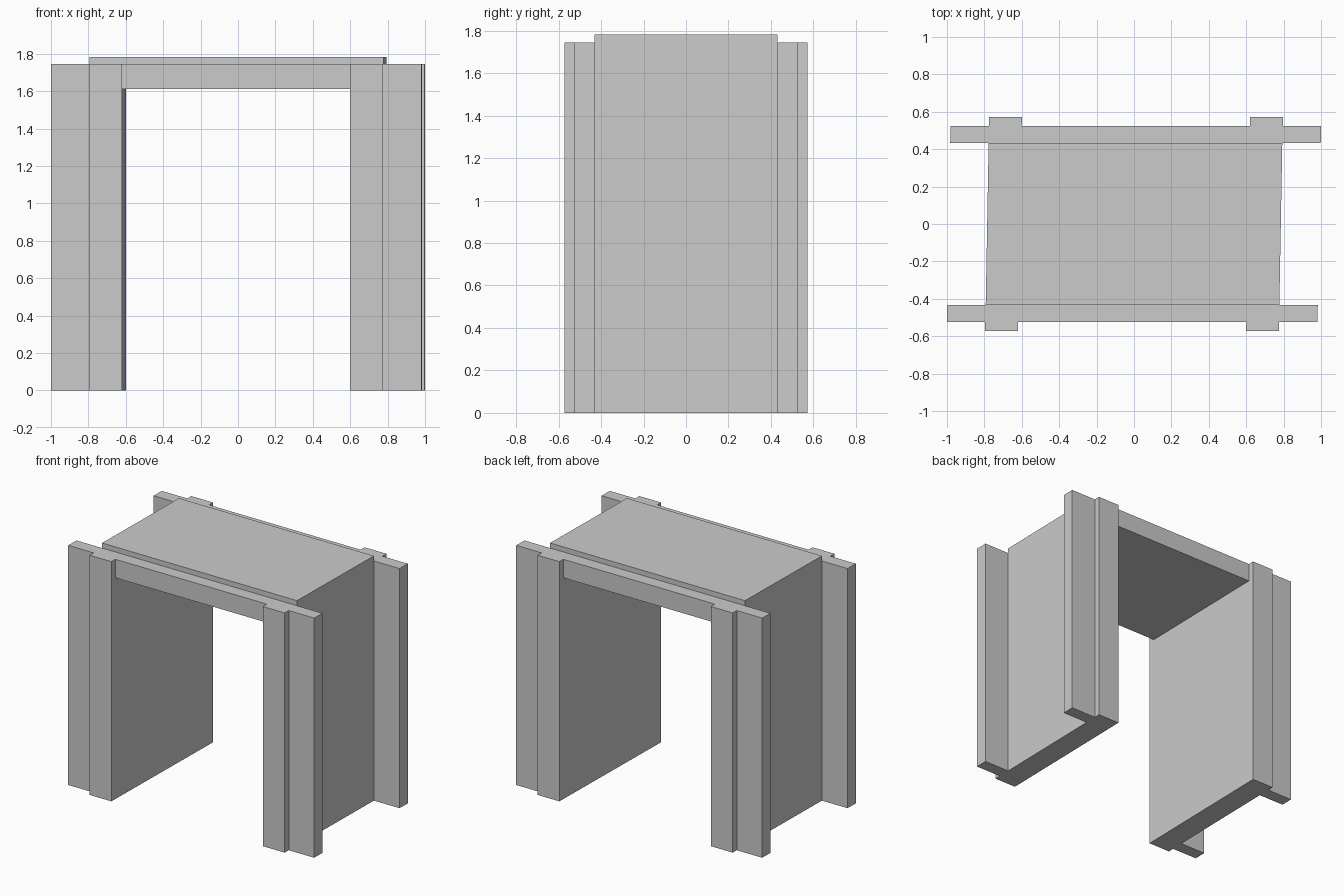
import bpy, bmesh

if "Cube" in bpy.data.objects:
    bpy.data.objects.remove(bpy.data.objects["Cube"])

SKEW = 0.0182          # the plan leans slightly: x shifts with y
OPEN_HALF, OPEN_TOP = 0.61, 1.61


def prism(name, profile, y0, y1):
    """Extrude an (x, z) profile from y0 to y1, then apply the plan skew."""
    bm = bmesh.new()
    face = bm.faces.new([bm.verts.new((x, y0, z)) for x, z in profile])
    res = bmesh.ops.extrude_face_region(bm, geom=[face])
    for v in res["geom"]:
        if isinstance(v, bmesh.types.BMVert):
            v.co.y = y1
    for v in bm.verts:
        v.co.x += SKEW * v.co.y
    bmesh.ops.recalc_face_normals(bm, faces=bm.faces)
    mesh = bpy.data.meshes.new(name)
    bm.to_mesh(mesh)
    bm.free()
    obj = bpy.data.objects.new(name, mesh)
    bpy.context.collection.objects.link(obj)
    return obj


def arch(half, top):
    """Square-headed arch outline around the shared opening."""
    return [(-half, 0), (-half, top), (half, top), (half, 0),
            (OPEN_HALF, 0), (OPEN_HALF, OPEN_TOP),
            (-OPEN_HALF, OPEN_TOP), (-OPEN_HALF, 0)]


# Passage: two thick side walls and roof
prism("passage", arch(0.785, 1.782), -0.432, 0.432)

for end, s in (("front", -1), ("back", 1)):
    # Wide portal slab at each end
    prism(f"{end}_portal", arch(0.9905, 1.745), s * 0.432, s * 0.525)
    # Pilasters flanking the opening
    for side, m in (("left", -1), ("right", 1)):
        a, b = m * OPEN_HALF, m * 0.786
        prism(f"{end}_{side}_pilaster",
              [(a, 0), (b, 0), (b, 1.745), (a, 1.745)], s * 0.525, s * 0.571)
